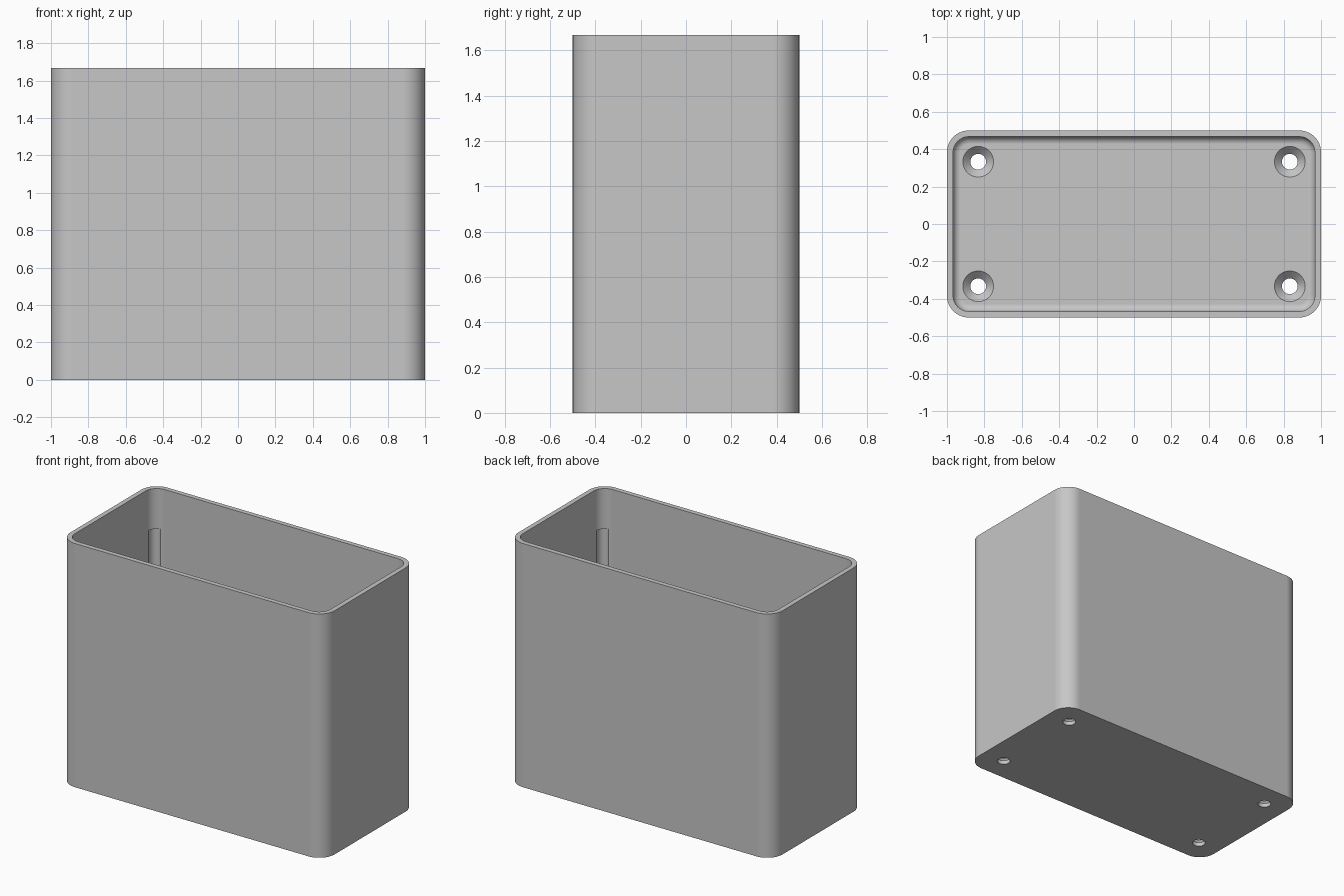
import bpy, bmesh, math
from mathutils import Vector

cube = bpy.data.objects.get("Cube")
if cube:
    bpy.data.objects.remove(cube, do_unlink=True)

HALF_X, HALF_Y, HEIGHT = 1.0, 0.5, 1.667
WALL, FLOOR, CORNER, FILLET = 0.033, 0.067, 0.117, 0.04

grey = bpy.data.materials.new("plain grey")
grey.use_nodes = True
grey.diffuse_color = (0.57, 0.57, 0.57, 1)
grey.node_tree.nodes["Principled BSDF"].inputs["Base Color"].default_value = grey.diffuse_color


def outline(inset, z, steps=12):
    """Rounded rectangle, inset from the outer size."""
    r = CORNER - inset
    pts = []
    for quarter, (sx, sy) in enumerate([(1, 1), (-1, 1), (-1, -1), (1, -1)]):
        for i in range(steps + 1):
            a = (quarter + i / steps) * math.pi / 2
            pts.append(Vector((sx * (HALF_X - CORNER) + r * math.cos(a),
                               sy * (HALF_Y - CORNER) + r * math.sin(a), z)))
    return pts


def circle(x, y, r, z, steps=48):
    return [Vector((x + r * math.cos(i * math.tau / steps),
                    y + r * math.sin(i * math.tau / steps), z)) for i in range(steps)]


def loft(bm, loops):
    """Skin a stack of loops and cap both ends."""
    rings = [[bm.verts.new(p) for p in loop] for loop in loops]
    n = len(rings[0])
    for low, high in zip(rings, rings[1:]):
        for i in range(n):
            j = (i + 1) % n
            bm.faces.new((low[i], low[j], high[j], high[i]))
    bm.faces.new(rings[0][::-1])
    bm.faces.new(rings[-1])


def make_object(name, bm):
    bmesh.ops.recalc_face_normals(bm, faces=bm.faces)
    mesh = bpy.data.meshes.new(name)
    bm.to_mesh(mesh)
    bm.free()
    mesh.materials.append(grey)
    obj = bpy.data.objects.new(name, mesh)
    bpy.context.collection.objects.link(obj)
    return obj


# Open box: outer wall, rim, inner wall, rounded floor edge
loops = [outline(0, 0), outline(0, HEIGHT), outline(WALL, HEIGHT)]
for i in range(9):
    a = i / 8 * math.pi / 2
    loops.append(outline(WALL + FILLET * (1 - math.cos(a)),
                         FLOOR + FILLET * (1 - math.sin(a))))
bm = bmesh.new()
loft(bm, loops)
box = make_object("open_box", bm)

# Countersunk screw holes and shallow upright corner grooves
bm = bmesh.new()
for sx in (-1, 1):
    for sy in (-1, 1):
        x, y = sx * 0.833, sy * 0.333
        loft(bm, [circle(x, y, 0.042, -0.05), circle(x, y, 0.042, 0.027),
                  circle(x, y, 0.082, FLOOR), circle(x, y, 0.082, FLOOR + 0.05)])
        gx, gy = sx * 0.926, sy * 0.426
        loft(bm, [circle(gx, gy, 0.04, 0.28), circle(gx, gy, 0.04, 1.39)])
cutter = make_object("hole_cutter", bm)
cutter.hide_render = True

bpy.ops.object.select_all(action="DESELECT")
box.select_set(True)
bpy.context.view_layer.objects.active = box
cut = box.modifiers.new("holes", "BOOLEAN")
cut.operation = "DIFFERENCE"
cut.solver = "EXACT"
cut.object = cutter
bpy.ops.object.modifier_apply(modifier=cut.name)
bpy.data.objects.remove(cutter, do_unlink=True)

# Smooth rounded corners, flat walls
bpy.ops.object.shade_smooth_by_angle(angle=math.radians(30))
normals = box.modifiers.new("flat walls", "WEIGHTED_NORMAL")
normals.keep_sharp = True
